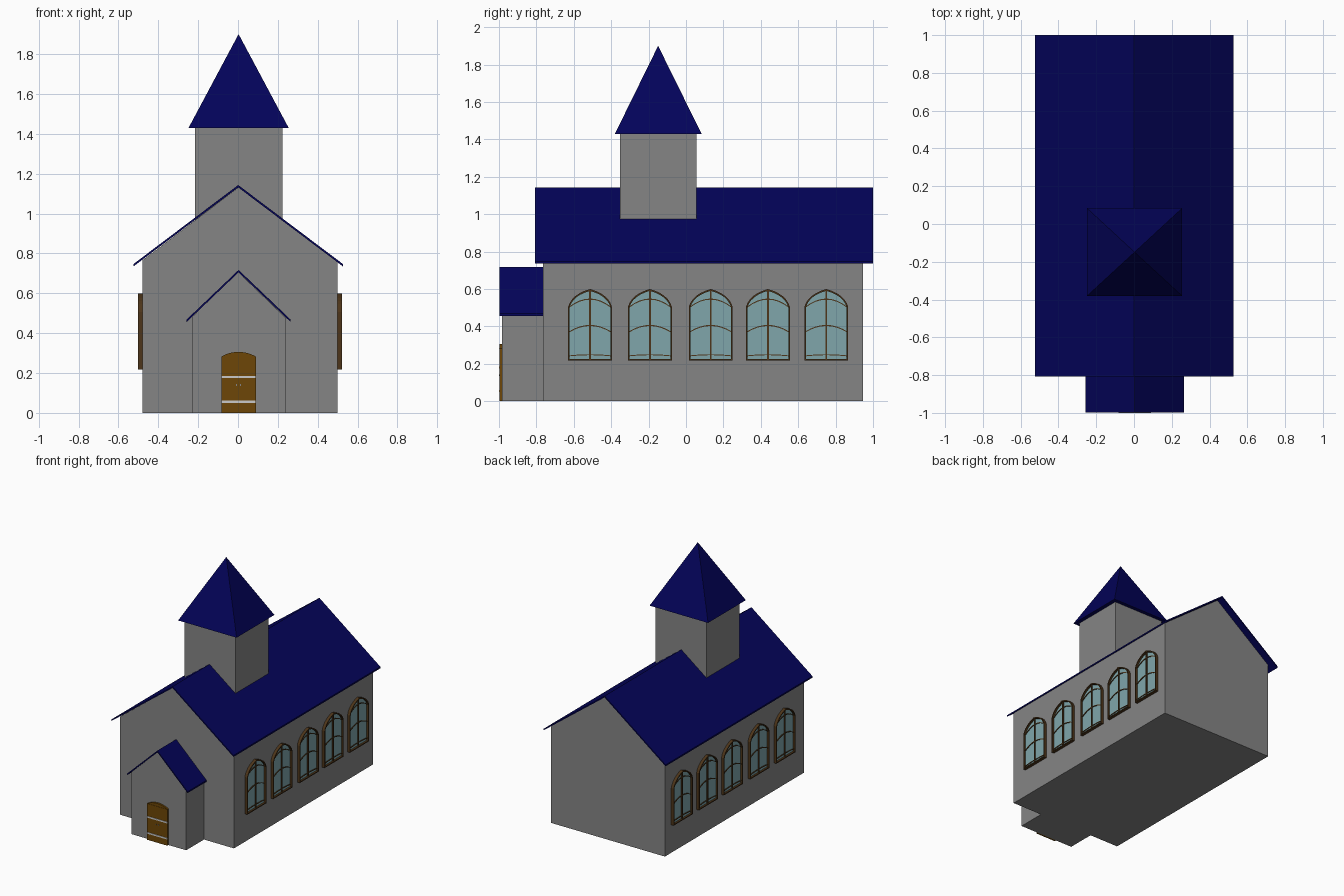
import bpy, bmesh

if "Cube" in bpy.data.objects:
    bpy.data.objects.remove(bpy.data.objects["Cube"])


def material(name, rgb):
    m = bpy.data.materials.new(name)
    m.diffuse_color = (*rgb, 1)
    m.use_nodes = True
    m.node_tree.nodes["Principled BSDF"].inputs["Base Color"].default_value = m.diffuse_color
    return m


STONE = material("grey_stone", (0.235, 0.235, 0.235))
NAVY = material("navy_roof", (0.001, 0.001, 0.1))
GLASS = material("pale_glass", (0.215, 0.38, 0.41))
WOOD = material("frame_wood", (0.075, 0.036, 0.01))
DOOR = material("door_wood", (0.155, 0.062, 0.002))
CX = 0.01           # centre line of the nave walls
HALF = 0.49         # half width of the nave


def finish(name, bm, mat):
    bmesh.ops.recalc_face_normals(bm, faces=bm.faces)
    me = bpy.data.meshes.new(name)
    bm.to_mesh(me)
    bm.free()
    ob = bpy.data.objects.new(name, me)
    bpy.context.collection.objects.link(ob)
    if mat:
        me.materials.append(mat)


def along_y(u, v, d):
    return (u, d, v)


def along_z(u, v, d):
    return (u, v, d)


def add_prism(bm, pts, place, d0, d1, hole=None):
    """Extrude a profile from d0 to d1; a matching inner loop makes it a ring."""
    def loop(p, d):
        return [bm.verts.new(place(u, v, d)) for u, v in p]

    def bridge(a, b):
        for i in range(len(a)):
            j = (i + 1) % len(a)
            bm.faces.new((a[i], a[j], b[j], b[i]))

    a, b = loop(pts, d0), loop(pts, d1)
    bridge(a, b)
    if hole:
        c, d = loop(hole, d0), loop(hole, d1)
        bridge(c, d)
        bridge(a, c)
        bridge(b, d)
    else:
        bm.faces.new(a)
        bm.faces.new(b)


def prism(name, pts, place, d0, d1, mat=None, hole=None):
    bm = bmesh.new()
    add_prism(bm, pts, place, d0, d1, hole)
    finish(name, bm, mat)


def rect(u0, u1, v0, v1):
    return [(u0, v0), (u1, v0), (u1, v1), (u0, v1)]


def gable(x0, z0, x1, z1, peak):
    return [(x0, 0), (x1, 0), (x1, z1), (0.002, peak), (x0, z0)]


def chevron(w, eave, peak, t, cx):
    return [(cx - w, eave), (cx, peak), (cx + w, eave),
            (cx + w, eave - t), (cx, peak - t), (cx - w, eave - t)]


def arch(w, base, spring, shoulder, top, n=6):
    """Arched outline: straight sides, curved shoulders meeting at a soft point."""
    side = []
    for i in range(n + 1):
        t = i / n
        side.append(((1 - t) ** 2 * w + 2 * t * (1 - t) * shoulder[0],
                     (1 - t) ** 2 * spring + 2 * t * (1 - t) * shoulder[1] + t * t * top))
    return [(-w, base), (w, base)] + side + [(-u, v) for u, v in side[-2::-1]]


def bow(w, edge, mid, t, n=8):
    """Bowed glazing bar."""
    low = [(w * (2 * i / n - 1), mid - (mid - edge) * (2 * i / n - 1) ** 2) for i in range(n + 1)]
    return low + [(u, v + t) for u, v in reversed(low)]


# Nave and its roof
prism("nave_walls", gable(CX - HALF, 0.765, CX + HALF, 0.755, 1.131), along_y, -0.764, 0.945, STONE)
prism("nave_roof", chevron(0.525, 0.747, 1.143, 0.012, 0.001), along_y, -0.807, 1.0, NAVY)

# Porch and its roof
prism("porch_walls", gable(-0.229, 0.483, 0.242, 0.474, 0.705), along_y, -0.983, -0.76, STONE)
prism("porch_roof", chevron(0.261, 0.468, 0.717, 0.012, 0.003), along_y, -0.997, -0.765, NAVY)

# Tower
prism("tower", rect(-0.215, 0.224, -0.352, 0.056), along_z, 0.9, 1.432, STONE)

# Spire
bm = bmesh.new()
base = [bm.verts.new((x, y, 1.428)) for x, y in rect(-0.249, 0.255, -0.381, 0.084)]
tip = bm.verts.new((0.003, -0.149, 1.9))
bm.faces.new(base)
for i in range(4):
    bm.faces.new((base[i], base[(i + 1) % 4], tip))
finish("spire", bm, NAVY)

# Door with iron straps and two knobs
def door_place(u, v, d):
    return (u + 0.003, -0.983 - d, v)


prism("door", arch(0.087, 0, 0.282, (0.05, 0.305), 0.306), door_place, -0.01, 0.014, DOOR)
prism("door_lintel", rect(-0.087, 0.087, 0.278, 0.283), door_place, 0, 0.016, DOOR)
for z in (0.055, 0.18):
    prism("door_strap", rect(-0.086, 0.086, z - 0.006, z + 0.006), door_place, 0, 0.017)
for x in (-0.01, 0.01):
    prism("door_knob", rect(x - 0.003, x + 0.003, 0.136, 0.144), door_place, 0, 0.017, STONE)

# Arched windows, five on each side
outer = arch(0.117, 0.217, 0.505, (0.098, 0.572), 0.6)
inner = arch(0.109, 0.225, 0.503, (0.091, 0.565), 0.59)
bars = [rect(-0.005, 0.005, 0.222, 0.593),
        bow(0.111, 0.368, 0.402, 0.006),
        bow(0.111, 0.5, 0.543, 0.006),
        bow(0.111, 0.24, 0.246, 0.005)]
for side in (-1, 1):
    for y in (-0.513, -0.193, 0.132, 0.438, 0.75):
        def wall(u, v, d):
            return (CX + side * (HALF + d), y + u, v)
        prism("window_glass", inner, wall, -0.005, 0.007, GLASS)
        prism("window_frame", outer, wall, -0.005, 0.022, WOOD, hole=inner)
        bm = bmesh.new()
        for k, bar in enumerate(bars):
            add_prism(bm, bar, wall, 0.004, 0.015 if k == 0 else 0.013)
        finish("window_bars", bm, WOOD)
